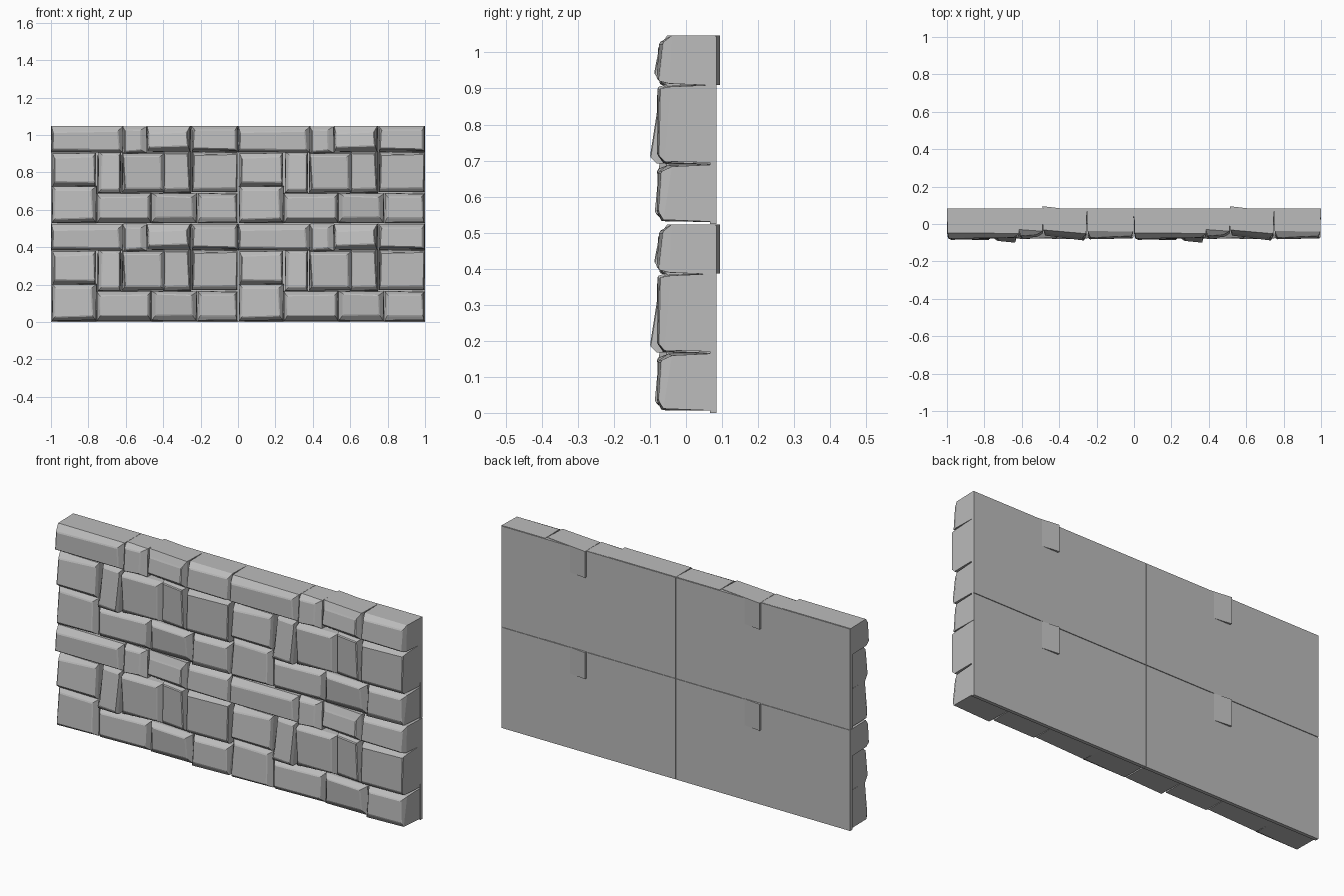
import bpy, bmesh, math, random
from mathutils import Vector, Matrix

if "Cube" in bpy.data.objects:
    bpy.data.objects.remove(bpy.data.objects["Cube"])

random.seed(4)
TILE_W, TILE_H, BACK = 1.0, 0.524, 0.084

grey = bpy.data.materials.new("stone grey")
grey.diffuse_color = (0.5, 0.5, 0.5, 1)
grey.use_nodes = True
grey.node_tree.nodes["Principled BSDF"].inputs["Base Color"].default_value = grey.diffuse_color

# Each stone: x0, x1, z0, z1, front y, y change to the right, y change upward,
#             front insets left, right, bottom, top
bottom_course = [
    (-.995, -.755, .006, .202, -.078, -.004, .010, .018, .025, .025, .018),
    (-.758, -.462, .006, .165, -.072, .006, .008, .020, .015, .028, .020),
    (-.462, -.218, .006, .166, -.074, .004, -.006, .022, .030, .030, .018),
    (-.217, -.002, .006, .165, -.076, .006, .012, .012, .012, .022, .022),
]
middle_course = [
    (-.992, -.758, .200, .380, -.074, .004, .012, .012, .014, .028, .022),
    (-.750, -.625, .165, .386, -.083, -.004, .026, .020, .014, .025, .010),
    (-.622, -.390, .168, .382, -.077, .006, .006, .012, .020, .018, .015),
    (-.402, -.250, .165, .390, -.070, -.016, -.004, .015, .015, .022, .006),
    (-.248, -.002, .170, .386, -.077, .002, .004, .012, .006, .020, .010),
]
top_course = [
    (-1.00, -.612, .382, .523, -.076, .004, .008, .006, .026, .018, .030),
    (-.618, -.485, .375, .522, -.066, .000, .010, .010, .030, .014, .020),
    (-.488, -.252, .386, .523, -.068, -.028, .012, .018, .016, .030, .034),
    (-.250, .000, .384, .523, -.075, .004, .010, .016, .010, .018, .022),
]


def rough(v, amount=.006):
    return v + random.uniform(-amount, amount)


def stone_mesh(name, s):
    x0, x1, z0, z1, fy, dx, dz, il, ir, ib, it = s
    bm = bmesh.new()

    def front(u, w):
        return fy + dx * (u - .5) + dz * (w - .5)

    corners = [(0, 0), (1, 0), (1, 1), (0, 1)]
    rings = [[], [], []]
    for u, w in corners:
        x, z = (x1 if u else x0), (z1 if w else z0)
        # a turned stone also pokes through the back
        turn = dx * (u - .5) if abs(dx) > .02 else 0
        rings[0].append(bm.verts.new((x, BACK - .003 + turn, z)))
        sx = abs(random.uniform(0, .006)) * (1 - 2 * u)
        sz = abs(random.uniform(0, .006)) * (1 - 2 * w)
        if z1 > .5 and w:
            sz = 0
        rings[1].append(bm.verts.new((x + sx, rough(front(u, w) + .026, .010), z + sz)))
        fx = x - rough(ir) if u else x + rough(il)
        fz = z - rough(it) if w else z + rough(ib)
        rings[2].append(bm.verts.new((fx, rough(front(u, w), .004), fz)))
    for a, b in zip(rings, rings[1:]):
        for i in range(4):
            j = (i + 1) % 4
            bm.faces.new((a[i], a[j], b[j], b[i]))
    bm.faces.new(rings[2])
    bm.faces.new(rings[0][::-1])
    bmesh.ops.recalc_face_normals(bm, faces=bm.faces)
    # small worn chamfer around the front face
    front_edges = [e for e in bm.edges if all(v in rings[2] for v in e.verts)]
    bmesh.ops.bevel(bm, geom=front_edges, offset=.004, segments=1, affect='EDGES')
    me = bpy.data.meshes.new(name)
    bm.to_mesh(me)
    bm.free()
    me.materials.append(grey)
    return me


def box_mesh(name, lo, hi):
    bm = bmesh.new()
    bmesh.ops.create_cube(bm, size=1)
    lo, hi = Vector(lo), Vector(hi)
    for v in bm.verts:
        v.co = [(lo[i] + hi[i]) / 2 + v.co[i] * (hi[i] - lo[i]) for i in range(3)]
    me = bpy.data.meshes.new(name)
    bm.to_mesh(me)
    bm.free()
    me.materials.append(grey)
    return me


# One tile of the wall: three courses of stones and a flat backing slab
parts = []
for course, stones in (("bottom", bottom_course), ("middle", middle_course),
                       ("top", top_course)):
    for i, s in enumerate(stones):
        name = f"{course}_stone_{i + 1}"
        parts.append((name, stone_mesh(name, s)))
parts.append(("backing_slab", box_mesh("backing_slab", (-.999, .066, 0), (-.001, BACK, .521))))

# Repeat the tile two wide and two high
for col in range(2):
    for row in range(2):
        for name, me in parts:
            ob = bpy.data.objects.new(f"{name}_tile_{col}{row}", me)
            ob.location = (col * TILE_W, 0, row * TILE_H)
            bpy.context.collection.objects.link(ob)
